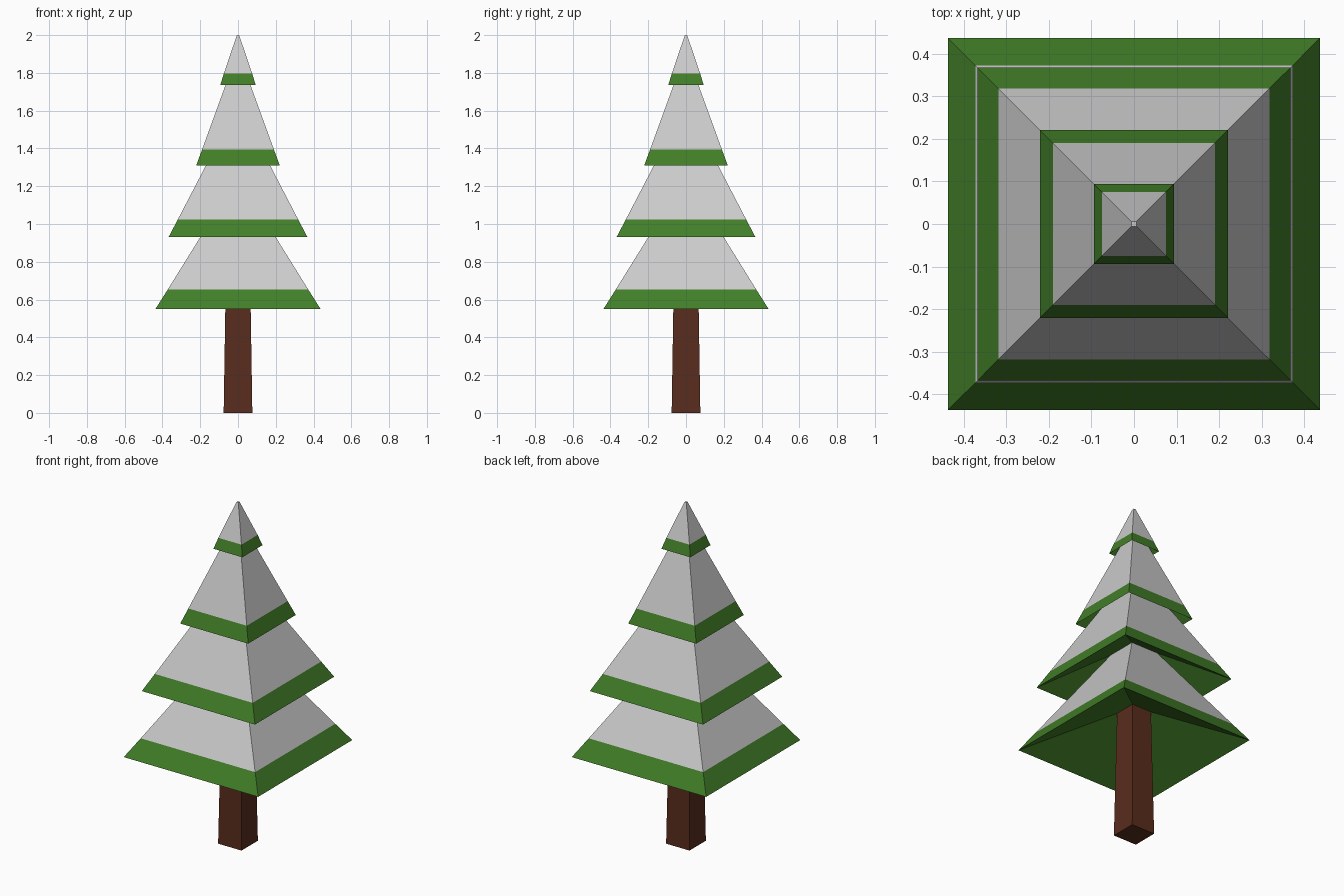
import bpy, bmesh

if "Cube" in bpy.data.objects:
    bpy.data.objects.remove(bpy.data.objects["Cube"])


def material(name, rgb):
    m = bpy.data.materials.new(name)
    m.diffuse_color = (*rgb, 1)
    m.use_nodes = True
    m.node_tree.nodes["Principled BSDF"].inputs["Base Color"].default_value = m.diffuse_color
    return m


def loft(name, rings, mat=None, cap_start=False, cap_end=False):
    """Square cross-sections (half width, z) joined from first to last."""
    bm = bmesh.new()
    loops = [[bm.verts.new((sx * h, sy * h, z))
              for sx, sy in ((-1, -1), (1, -1), (1, 1), (-1, 1))]
             for h, z in rings]
    for a, b in zip(loops, loops[1:]):
        for i in range(4):
            j = (i + 1) % 4
            bm.faces.new((a[i], a[j], b[j], b[i]))
    if cap_start:
        bm.faces.new(loops[0][::-1])
    if cap_end:
        bm.faces.new(loops[-1])
    mesh = bpy.data.meshes.new(name)
    bm.to_mesh(mesh)
    bm.free()
    if mat:
        mesh.materials.append(mat)
    ob = bpy.data.objects.new(name, mesh)
    bpy.context.collection.objects.link(ob)
    return ob


green = material("needles", (0.055, 0.21, 0.021))
brown = material("bark", (0.097, 0.026, 0.012))

# Tapered trunk, reaching up into the hollow of the lowest tier
loft("trunk", [(0.076, 0), (0.064, 0.75)], brown, cap_start=True)

# Each tier: hollow underside, rim, snow line, top (half width, z)
tiers = [
    [(0.064, 0.75), (0.437, 0.55), (0.372, 0.653), (0.088, 1.11)],
    [(0.088, 1.11), (0.368, 0.93), (0.318, 1.025), (0.123, 1.40)],
    [(0.123, 1.40), (0.221, 1.31), (0.190, 1.395), (0.050, 1.78)],
    [(0.050, 1.78), (0.094, 1.735), (0.075, 1.797), (0.006, 2.0)],
]
for n, (inner, rim, line, top) in enumerate(tiers, 1):
    # Green branch skirt with its underside
    loft(f"branches_{n}", [inner, rim, line], green)
    # Snow cover
    loft(f"snow_{n}", [line, top], cap_end=(n == len(tiers)))
